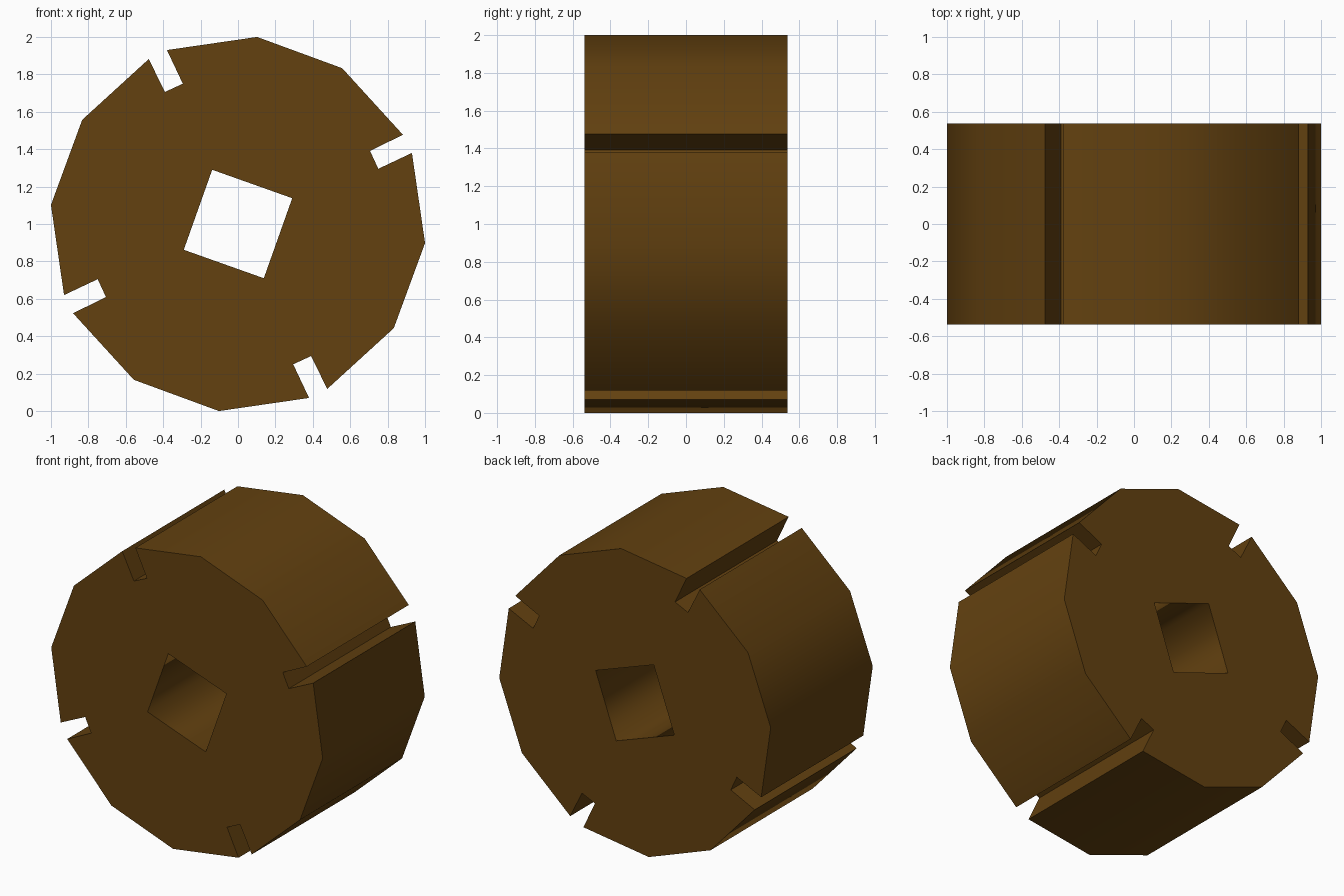
import bpy, bmesh

if "Cube" in bpy.data.objects:
    bpy.data.objects.remove(bpy.data.objects["Cube"])

HALF = 0.537          # half depth along y
CZ = 1.0              # height of the axis
# One clockwise quarter of the rim: slot floor, slot wall, then three rim facets
QUARTER = [(0.706, 0.391), (0.75, 0.295), (0.93, 0.38),
           (1.0, -0.102), (0.833, -0.557), (0.477, -0.882)]
HOLE = (0.29, 0.138)


def turn(p, n):
    """Rotate a profile point clockwise by n quarter turns."""
    for _ in range(n % 4):
        p = (p[1], -p[0])
    return p


outer = [turn(p, q) for q in range(4) for p in QUARTER]
inner = [turn(HOLE, q) for q in range(4)]

bm = bmesh.new()


def ring(points, y):
    return [bm.verts.new((x, y, CZ + z)) for x, z in points]


of, ob = ring(outer, -HALF), ring(outer, HALF)
hf, hb = ring(inner, -HALF), ring(inner, HALF)
n, k = len(outer), len(QUARTER)

# Rim, slot and square bore walls
for i in range(n):
    j = (i + 1) % n
    bm.faces.new((of[i], of[j], ob[j], ob[i]))
for i in range(4):
    j = (i + 1) % 4
    bm.faces.new((hf[i], hb[i], hb[j], hf[j]))

# End faces, one piece per quarter
for o, h in ((of, hf), (ob, hb)):
    for q in range(4):
        arc = [o[(q * k + s) % n] for s in range(k + 1)]
        bm.faces.new([h[q]] + arc + [h[(q + 1) % 4]])

bmesh.ops.recalc_face_normals(bm, faces=bm.faces[:])

# Smooth rim and bore, sharp slots and ends
bore = set(hf + hb)
for f in bm.faces:
    f.smooth = True
for e in bm.edges:
    along_axis = abs(e.verts[0].co.y - e.verts[1].co.y) > HALF
    in_bore = along_axis and e.verts[0] in bore
    e.smooth = in_bore or e.calc_face_angle(0) < 0.7

mesh = bpy.data.meshes.new("slotted_hub")
bm.to_mesh(mesh)
bm.free()
hub = bpy.data.objects.new("slotted_hub", mesh)
bpy.context.collection.objects.link(hub)

# Dark brown material
mat = bpy.data.materials.new("brown")
mat.diffuse_color = (0.125, 0.053, 0.005, 1)
mat.use_nodes = True
mat.node_tree.nodes["Principled BSDF"].inputs["Base Color"].default_value = mat.diffuse_color
mesh.materials.append(mat)
